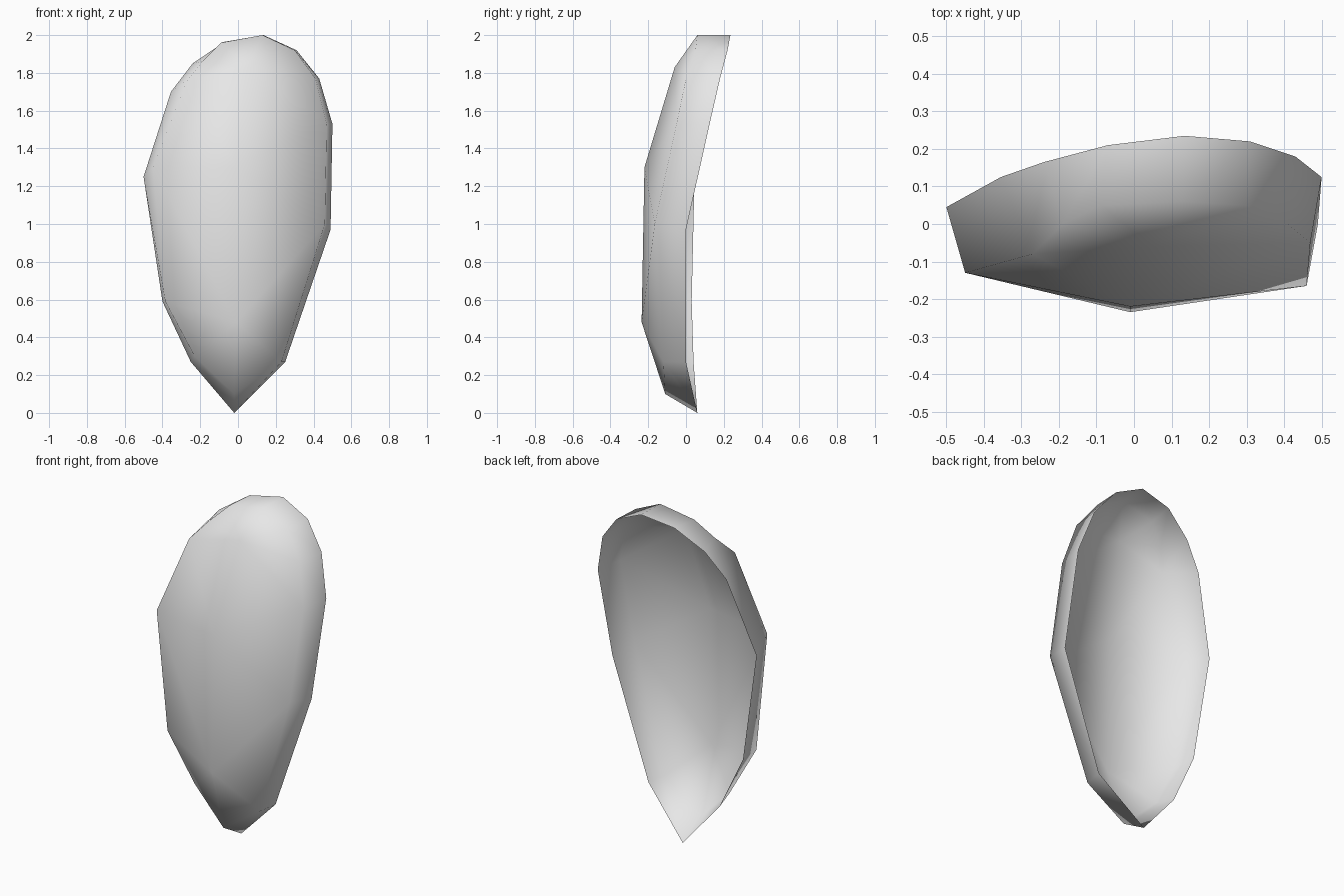
import bpy
import bmesh

default_cube = bpy.data.objects.get("Cube")
if default_cube:
    bpy.data.objects.remove(default_cube, do_unlink=True)

# Open back edge of the shell, from the bottom tip up the left side and round
rim_profile = [
    (-.02, .06, 0), (.25, .0, .27), (.49, 0, .97), (.5, .125, 1.53),
    (.43, .18, 1.77), (.31, .22, 1.92), (.135, .235, 2), (-.07, .21, 1.965),
    (-.24, .165, 1.85), (-.355, .125, 1.7), (-.5, .045, 1.25),
    (-.4, .03, .59), (-.25, .04, .27)]

# Shoulder where the side wall turns into the front face
shoulder_profile = [
    (-.02, -.11, .1), (.23, -.12, .27), (.46, -.165, 1), (.47, -.05, 1.53),
    (.41, .0, 1.77), (.3, .05, 1.92), (.13, .06, 2), (-.09, .05, 1.96),
    (-.19, 0, 1.86), (-.27, -.08, 1.76), (-.45, -.13, 1.3),
    (-.385, -.12, .59), (-.23, -.085, .3)]

# Raised line down the middle of the front face
ridge_profile = [(-.01, -.235, .48), (-.01, -.22, 1.3), (.05, -.06, 1.83)]


def make_material(name, color):
    material = bpy.data.materials.new(name)
    material.use_nodes = True
    material.diffuse_color = color
    material.node_tree.nodes["Principled BSDF"].inputs["Base Color"].default_value = color
    return material


def nearest_ridge(vert, ridge):
    """Pick the ridge point that serves a shoulder point, by height."""
    lower, middle, upper = ridge
    if vert.co.z < 1.1:
        return lower
    return middle if vert.co.z < 1.6 else upper


def build_petal_shell():
    bm = bmesh.new()
    rim, shoulder, ridge = (
        [bm.verts.new(point) for point in profile]
        for profile in (rim_profile, shoulder_profile, ridge_profile))

    for i in range(len(rim)):
        j = (i + 1) % len(rim)
        # Side wall
        bm.faces.new((rim[i], rim[j], shoulder[j], shoulder[i]))
        # Front face, as triangles or quads towards the ridge
        corners = [shoulder[i], shoulder[j],
                   nearest_ridge(shoulder[j], ridge),
                   nearest_ridge(shoulder[i], ridge)]
        bm.faces.new(list(dict.fromkeys(corners)))

    for face in bm.faces:
        face.smooth = True
    bm.normal_update()
    # Turn the whole shell so that its convex side faces the front
    if sum(face.normal.y * face.calc_area() for face in bm.faces) > 0:
        bmesh.ops.reverse_faces(bm, faces=bm.faces[:])

    mesh = bpy.data.meshes.new("petal_shell")
    bm.to_mesh(mesh)
    bm.free()
    shell = bpy.data.objects.new("petal_shell", mesh)
    bpy.context.collection.objects.link(shell)
    return shell


petal_shell = build_petal_shell()
petal_shell.data.materials.append(make_material("light_grey", (.8, .8, .8, 1)))
